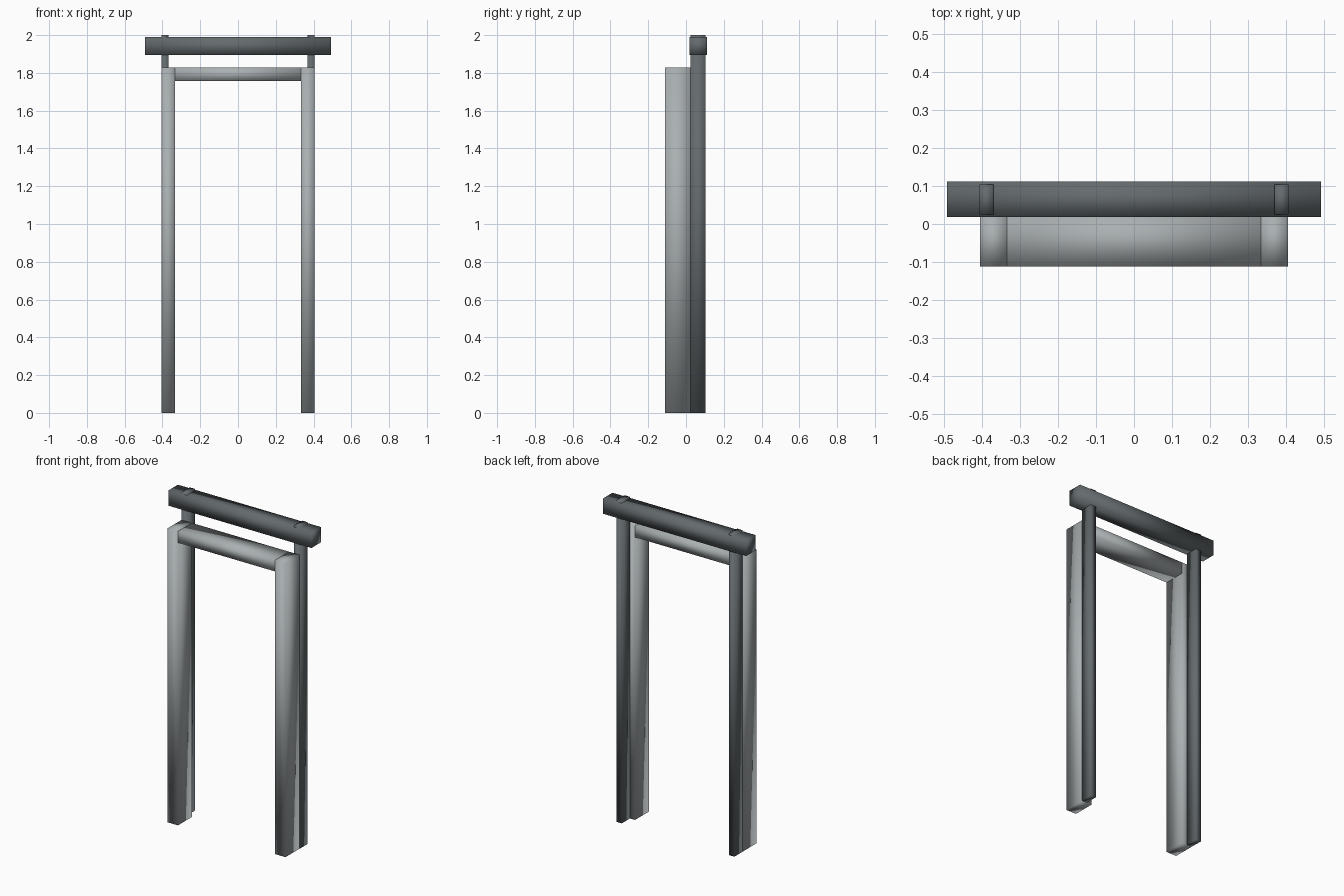
import bpy
import bmesh

cube = bpy.data.objects.get("Cube")
if cube:
    bpy.data.objects.remove(cube, do_unlink=True)


def material(name, colour):
    mat = bpy.data.materials.new(name)
    mat.use_nodes = True
    mat.diffuse_color = colour
    mat.node_tree.nodes["Principled BSDF"].inputs["Base Color"].default_value = colour
    return mat


def box(name, x, y, z, mat):
    """Softly shaded box spanning the given (low, high) ranges."""
    bm = bmesh.new()
    bmesh.ops.create_cube(bm, size=1)
    for v in bm.verts:
        v.co = [r[0] if c < 0 else r[1] for c, r in zip(v.co, (x, y, z))]
    for f in bm.faces:
        f.smooth = True
    mesh = bpy.data.meshes.new(name)
    bm.to_mesh(mesh)
    bm.free()
    mesh.materials.append(mat)
    obj = bpy.data.objects.new(name, mesh)
    bpy.context.collection.objects.link(obj)
    return obj


light_grey = material("light grey", (0.40, 0.43, 0.44, 1))
dark_grey = material("dark grey", (0.127, 0.144, 0.153, 1))

frame_depth = (-0.112, 0.024)
frame_top = 1.828
inner, outer = 0.334, 0.405

# Uprights: wide frame jambs in front, slim support posts behind
for side, s in (("left", 1), ("right", -1)):
    jamb_x = sorted((s * inner, s * outer))
    post_x = sorted((s * 0.369, s * 0.406))
    box(side + "_jamb", jamb_x, frame_depth, (0, frame_top), light_grey)
    box(side + "_support_post", post_x, (0.025, 0.104), (0, 2), dark_grey)

# Header between the jambs
box("header", (-inner, inner), frame_depth, (1.757, frame_top), light_grey)

# Beam carried by the support posts
box("top_beam", (-0.492, 0.492), (0.019, 0.112), (1.895, 1.99), dark_grey)
